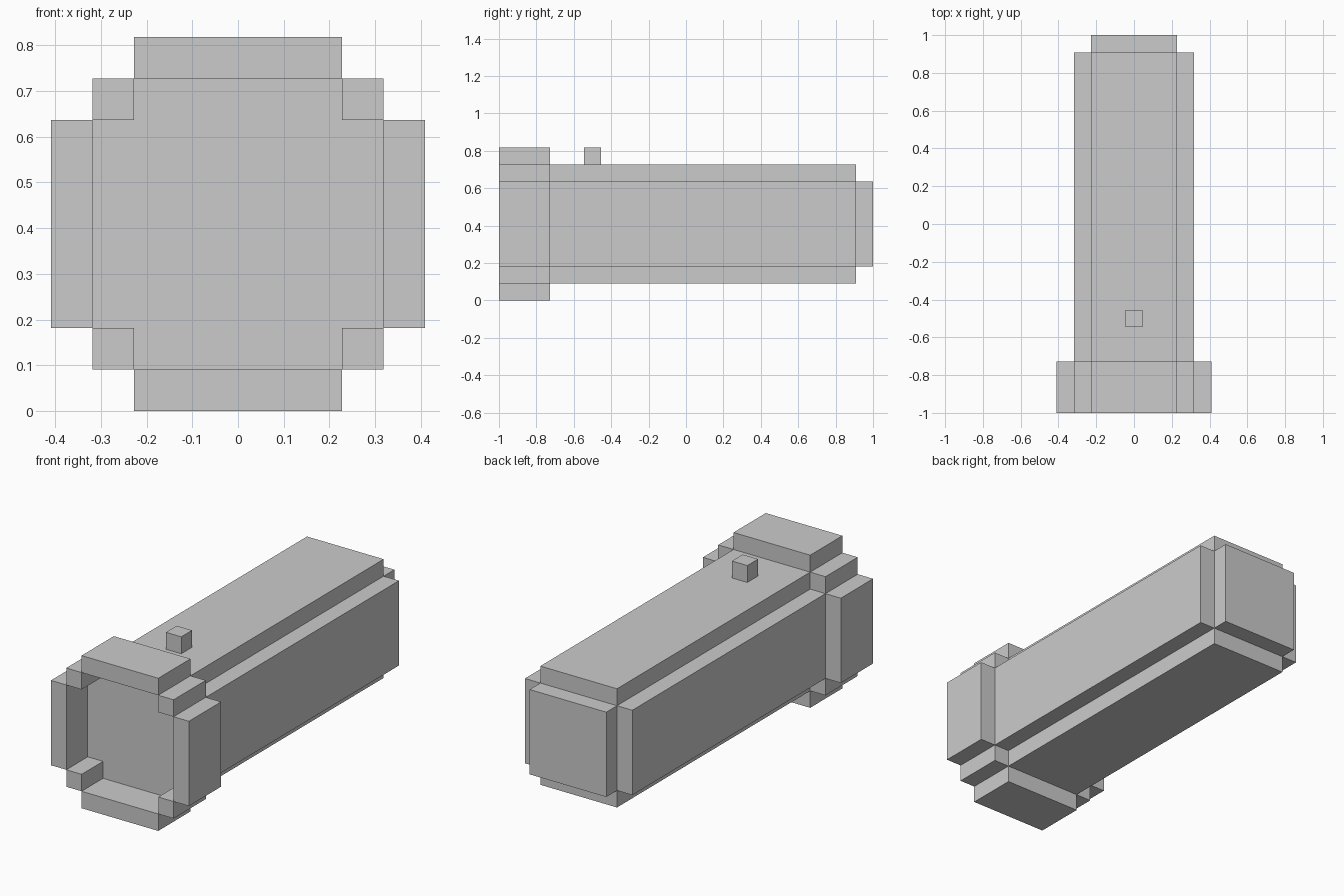
import bpy, bmesh
from mathutils import Vector

if "Cube" in bpy.data.objects:
    bpy.data.objects.remove(bpy.data.objects["Cube"])

U = 1 / 11           # one block of the blocky model
MID = 4.5            # height of the barrel axis, in blocks


def prism(name, outline, y0, y1):
    """Extrude an (x, z) outline, in blocks about the barrel axis, from y0 to y1."""
    bm = bmesh.new()
    face = bm.faces.new([bm.verts.new((x * U, y0 * U, (z + MID) * U)) for x, z in outline])
    ext = bmesh.ops.extrude_face_region(bm, geom=[face], use_keep_orig=True)
    moved = [g for g in ext["geom"] if isinstance(g, bmesh.types.BMVert)]
    bmesh.ops.translate(bm, verts=moved, vec=Vector((0, (y1 - y0) * U, 0)))
    bmesh.ops.recalc_face_normals(bm, faces=bm.faces)
    mesh = bpy.data.meshes.new(name)
    bm.to_mesh(mesh)
    bm.free()
    obj = bpy.data.objects.new(name, mesh)
    bpy.context.collection.objects.link(obj)
    return obj


def bar(name, x, z, w, h, y0, y1):
    """Rectangular bar centred on (x, z)."""
    a, b = w / 2, h / 2
    return prism(name, [(x - a, z - b), (x + a, z - b), (x + a, z + b), (x - a, z + b)], y0, y1)


# Barrel: square section with notched corners; its front is the floor of the bore
quarter = [(3.5, 2.5), (2.5, 2.5), (2.5, 3.5)]
upper = quarter + [(-x, z) for x, z in reversed(quarter)]
prism("barrel", upper + [(-x, -z) for x, z in upper], -9, 10)

# Rear cap
bar("rear_cap", 0, 0, 5, 5, 10, 11)

# Muzzle ring: four side bars and four corner bars around the open bore
for s, tag in ((1, "plus"), (-1, "minus")):
    bar("muzzle_side_" + tag, 4 * s, 0, 1, 5, -11, -8)
    bar("muzzle_band_" + tag, 0, 4 * s, 5, 1, -11, -8)
    for t in (1, -1):
        bar("muzzle_corner", 3 * s, 3 * t, 1, 1, -11, -8)

# Small stud on top, behind the muzzle
bar("top_stud", 0, 4, 1, 1, -6, -5)
